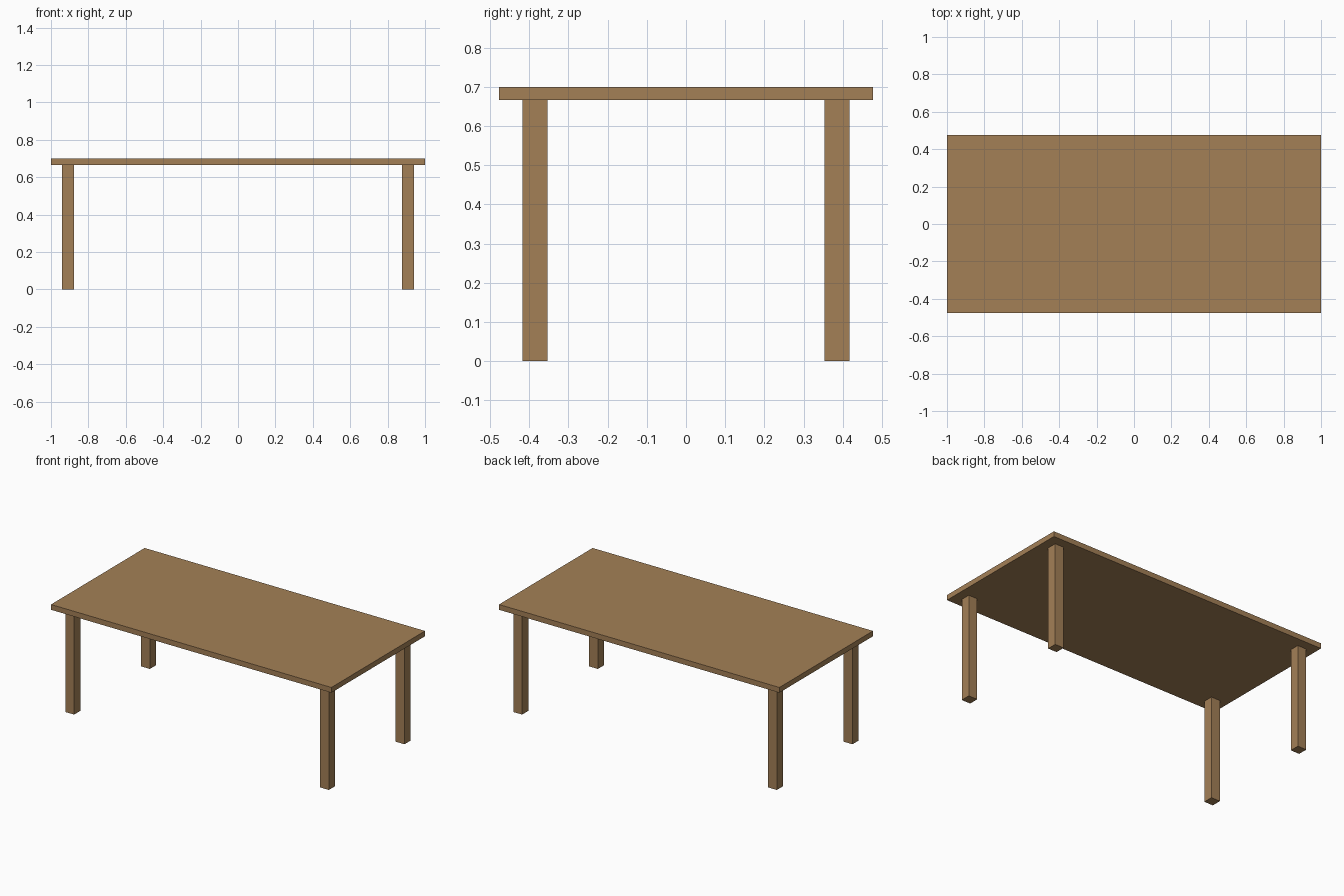
import bpy

if "Cube" in bpy.data.objects:
    bpy.data.objects.remove(bpy.data.objects["Cube"])

wood = bpy.data.materials.new("wood")
wood.diffuse_color = (0.37, 0.216, 0.094, 1)
wood.use_nodes = True
wood.node_tree.nodes["Principled BSDF"].inputs["Base Color"].default_value = wood.diffuse_color

HALF_X, HALF_Y = 1.0, 0.477
HEIGHT, THICK = 0.70, 0.034
LEG, INSET = 0.063, 0.06


def box(name, centre, size):
    bpy.ops.mesh.primitive_cube_add(size=1, location=centre)
    ob = bpy.context.object
    ob.name = name
    ob.scale = size
    bpy.ops.object.transform_apply(location=False, rotation=False, scale=True)
    ob.data.materials.append(wood)
    return ob


# Table top slab
box("table_top", (0, 0, HEIGHT - THICK / 2), (2 * HALF_X, 2 * HALF_Y, THICK))

# Four square legs, inset from the corners
leg_h = HEIGHT - THICK
leg_x = HALF_X - INSET - LEG / 2
leg_y = HALF_Y - INSET - LEG / 2
for side, sx in (("left", -1), ("right", 1)):
    for end, sy in (("front", -1), ("back", 1)):
        box(f"{end}_{side}_leg", (sx * leg_x, sy * leg_y, leg_h / 2), (LEG, LEG, leg_h))
